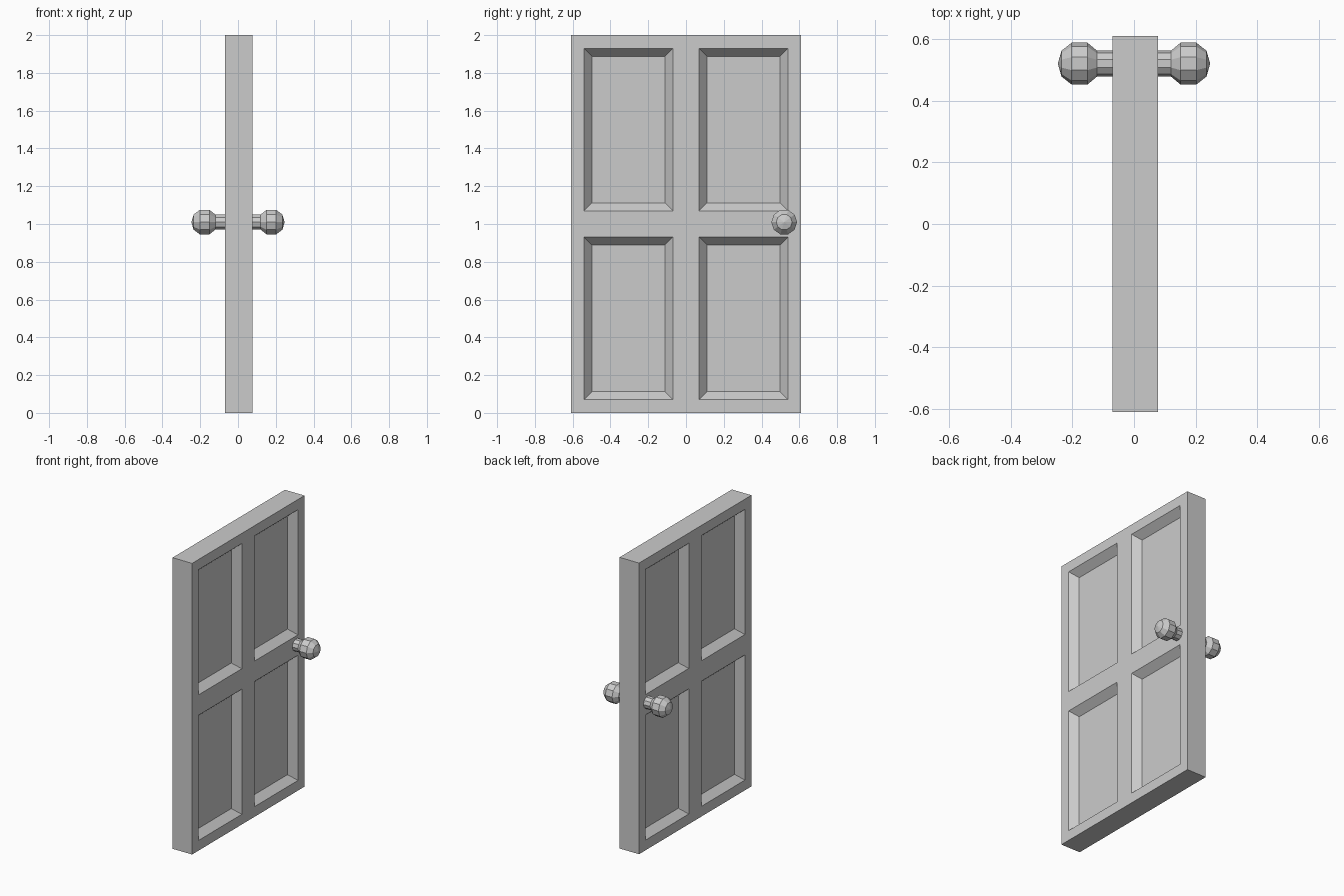
import bpy, bmesh, math
from mathutils import Vector

if "Cube" in bpy.data.objects:
    bpy.data.objects.remove(bpy.data.objects["Cube"])


def finish(bm, name):
    bmesh.ops.recalc_face_normals(bm, faces=bm.faces)
    mesh = bpy.data.meshes.new(name)
    bm.to_mesh(mesh)
    bm.free()
    obj = bpy.data.objects.new(name, mesh)
    bpy.context.collection.objects.link(obj)
    return obj


# Door slab: box cut into a grid, with the four panel cells sunk on both sides
X0, X1 = -0.07, 0.078
bm = bmesh.new()
bmesh.ops.create_cube(bm, size=1)
for v in bm.verts:
    v.co = Vector((X0 if v.co.x < 0 else X1, v.co.y * 1.22, v.co.z * 2 + 1))
cuts = [((0, y, 0), (0, 1, 0)) for y in (-0.54, -0.07, 0.07, 0.54)]
cuts += [((0, 0, z), (0, 0, 1)) for z in (0.07, 0.93, 1.07, 1.93)]
for co, no in cuts:
    bmesh.ops.bisect_plane(bm, geom=bm.verts[:] + bm.edges[:] + bm.faces[:],
                           plane_co=co, plane_no=no)
bm.normal_update()
panels = [f for f in bm.faces if abs(f.normal.x) > 0.9 and f.calc_area() > 0.3]
bmesh.ops.inset_individual(bm, faces=panels, thickness=0.06, depth=-0.05)
finish(bm, "door_slab")

# Door knobs: faceted profile (distance from centre, radius) turned about the x axis
PROFILE = [(0.06, 0.042), (0.12, 0.042), (0.151, 0.068), (0.202, 0.068),
           (0.235, 0.042), (0.247, 0.0)]
SIDES = 10


def knob(name, side):
    bm = bmesh.new()
    verts = [bm.verts.new((side * x, 0.52 + r, 1.01)) for x, r in PROFILE]
    edges = [bm.edges.new(pair) for pair in zip(verts, verts[1:])]
    bmesh.ops.spin(bm, geom=verts + edges, cent=(0, 0.52, 1.01), axis=(1, 0, 0),
                   angle=math.tau, steps=SIDES)
    bmesh.ops.remove_doubles(bm, verts=bm.verts, dist=1e-4)
    return finish(bm, name)


knob("knob_right", 1)
knob("knob_left", -1)
